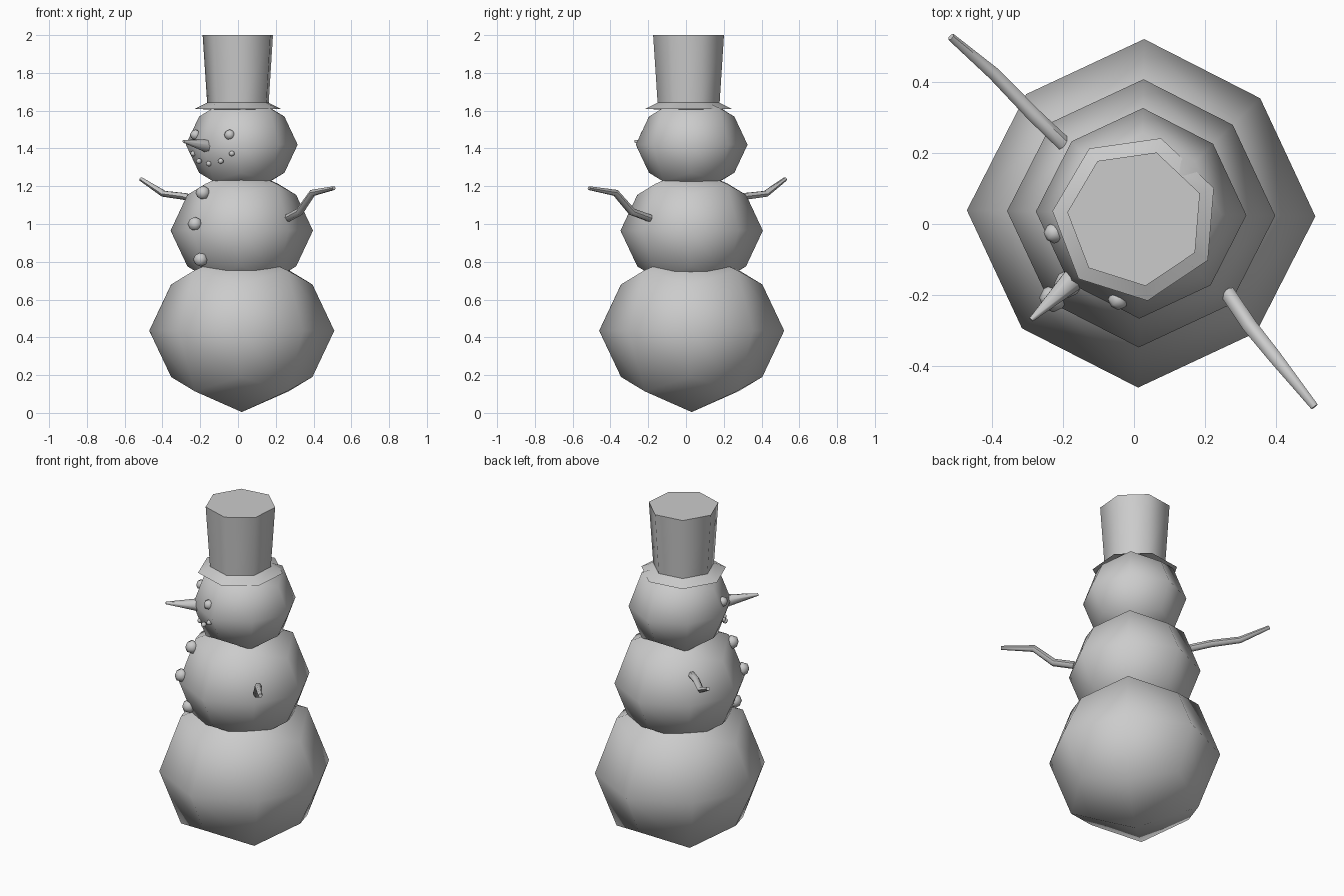
import bpy, bmesh, math
from mathutils import Matrix, Vector

if "Cube" in bpy.data.objects:
    bpy.data.objects.remove(bpy.data.objects["Cube"])

# The figure is built facing -y, then turned towards the front left
TURN = Matrix.Translation((0.02, 0.03, 0)) @ Matrix.Rotation(math.radians(-46), 4, 'Z')


def finish(name, bm, matrix=TURN, angle=60):
    bm.transform(matrix)
    bmesh.ops.recalc_face_normals(bm, faces=bm.faces[:])
    mesh = bpy.data.meshes.new(name)
    bm.to_mesh(mesh)
    bm.free()
    obj = bpy.data.objects.new(name, mesh)
    bpy.context.collection.objects.link(obj)
    bpy.ops.object.select_all(action='DESELECT')
    obj.select_set(True)
    bpy.context.view_layer.objects.active = obj
    bpy.ops.object.shade_smooth_by_angle(angle=math.radians(angle))
    return obj


def ball(name, center, size, squash=0.93):
    """Cube divided once and rounded out; size is the widest radius."""
    bm = bmesh.new()
    bmesh.ops.create_cube(bm, size=2)
    bmesh.ops.subdivide_edges(bm, edges=bm.edges[:], cuts=1, use_grid_fill=True)
    reach = {1: 0.95, 2: 0.707, 3: 0.54}
    for v in bm.verts:
        v.co *= size * reach[sum(abs(c) > 0.5 for c in v.co)]
        v.co.z *= squash
    bmesh.ops.translate(bm, verts=bm.verts[:], vec=center)
    return finish(name, bm, angle=80)


def loft(name, rings, sides, axis=None, phase=0, matrix=TURN):
    """Skin rings given as (center, radius), with closed ends."""
    bm = bmesh.new()
    loops = []
    for i, (c, r) in enumerate(rings):
        tangent = Vector(axis) if axis else (
            Vector(rings[min(i + 1, len(rings) - 1)][0]) - Vector(rings[max(i - 1, 0)][0]))
        rot = Matrix() if axis == (0, 0, 1) else tangent.to_track_quat('Z', 'Y').to_matrix().to_4x4()
        loops.append([bm.verts.new(Vector(c) + rot @ Vector(
            (r * math.cos(phase + k * math.tau / sides), r * math.sin(phase + k * math.tau / sides), 0)))
            for k in range(sides)])
    for a, b in zip(loops, loops[1:]):
        for k in range(sides):
            j = (k + 1) % sides
            bm.faces.new((a[k], a[j], b[j], b[k]))
    bm.faces.new(loops[0])
    bm.faces.new(loops[-1])
    return finish(name, bm, matrix)


# Three stacked snowballs
ball("base_ball", (0, 0, 0.435), 0.49, 0.925)
ball("middle_ball", (0, 0, 0.965), 0.377)
ball("head", (0, 0, 1.42), 0.296)

# Eyes and mouth pebbles
for side, s in (("left", -1), ("right", 1)):
    ball(side + "_eye", (s * 0.13, -0.214, 1.472), 0.03, 1)
    ball(side + "_mouth_outer", (s * 0.147, -0.215, 1.373), 0.016, 1)
    ball(side + "_mouth_inner", (s * 0.083, -0.235, 1.333), 0.016, 1)
ball("mouth_middle", (0, -0.242, 1.32), 0.016, 1)

# Buttons down the middle ball
for i, (depth, z) in enumerate(((0.285, 1.165), (0.343, 1.0), (0.302, 0.812))):
    ball(f"button_{i + 1}", (0, -depth, z), 0.04, 1)

# Carrot nose
loft("nose", [((0, -0.26, 1.415), 0.035), ((0, -0.43, 1.438), 0.007)], 7)

# Bent twig arms
loft("right_arm", [((0.326, 0.02, 1.03), 0.021), ((0.44, 0.0, 1.065), 0.021),
                   ((0.55, -0.01, 1.165), 0.019), ((0.73, -0.027, 1.19), 0.011)], 6)
loft("left_arm", [((-0.29, -0.02, 1.12), 0.021), ((-0.41, -0.025, 1.146), 0.02),
                  ((-0.57, -0.025, 1.16), 0.018), ((-0.728, -0.04, 1.238), 0.011)], 6)

# Seven-sided top hat with a thin sloping brim
profile = [(0.165, 1.606), (0.235, 1.61), (0.169, 1.642), (0.193, 2.0)]
loft("hat", [((0, 0, z), r) for r, z in profile], 7, (0, 0, 1), math.radians(21),
     Matrix.Translation((0.005, 0.017, 0)))
